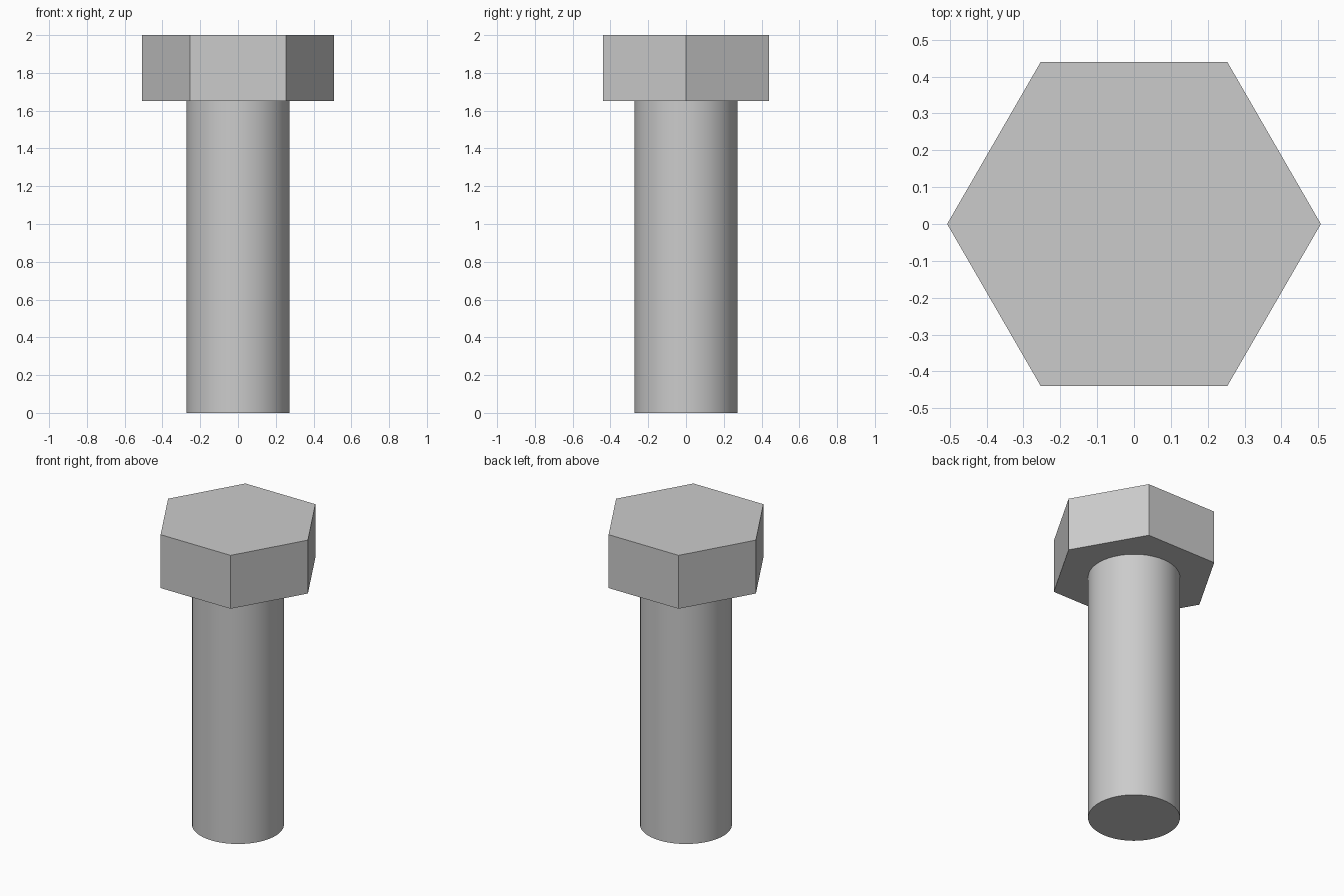
import bpy
import bmesh
from math import cos, sin, tau, radians

cube = bpy.data.objects.get("Cube")
if cube:
    bpy.data.objects.remove(cube, do_unlink=True)

steel = bpy.data.materials.new("grey steel")
steel.use_nodes = True
colour = (0.6, 0.6, 0.6, 1)
steel.diffuse_color = colour
steel.node_tree.nodes["Principled BSDF"].inputs["Base Color"].default_value = colour


def prism(name, sides, radius, bottom, top, smooth=False):
    """Upright prism with one corner on the +x axis."""
    bm = bmesh.new()
    rings = [[bm.verts.new((radius * cos(tau * i / sides), radius * sin(tau * i / sides), z))
              for i in range(sides)] for z in (bottom, top)]
    low, high = rings
    bm.faces.new(low[::-1])
    bm.faces.new(high)
    for i in range(sides):
        j = (i + 1) % sides
        bm.faces.new((low[i], low[j], high[j], high[i]))
    mesh = bpy.data.meshes.new(name)
    bm.to_mesh(mesh)
    bm.free()
    mesh.materials.append(steel)
    obj = bpy.data.objects.new(name, mesh)
    bpy.context.collection.objects.link(obj)
    if smooth:
        bpy.ops.object.select_all(action='DESELECT')
        obj.select_set(True)
        bpy.context.view_layer.objects.active = obj
        bpy.ops.object.shade_smooth_by_angle(angle=radians(30))
    return obj


# Hexagonal head with a flat side to the front
prism("hex_head", 6, 0.507, 1.65, 2.0)

# Plain round shank
prism("shank", 64, 0.273, 0.0, 1.65, smooth=True)
